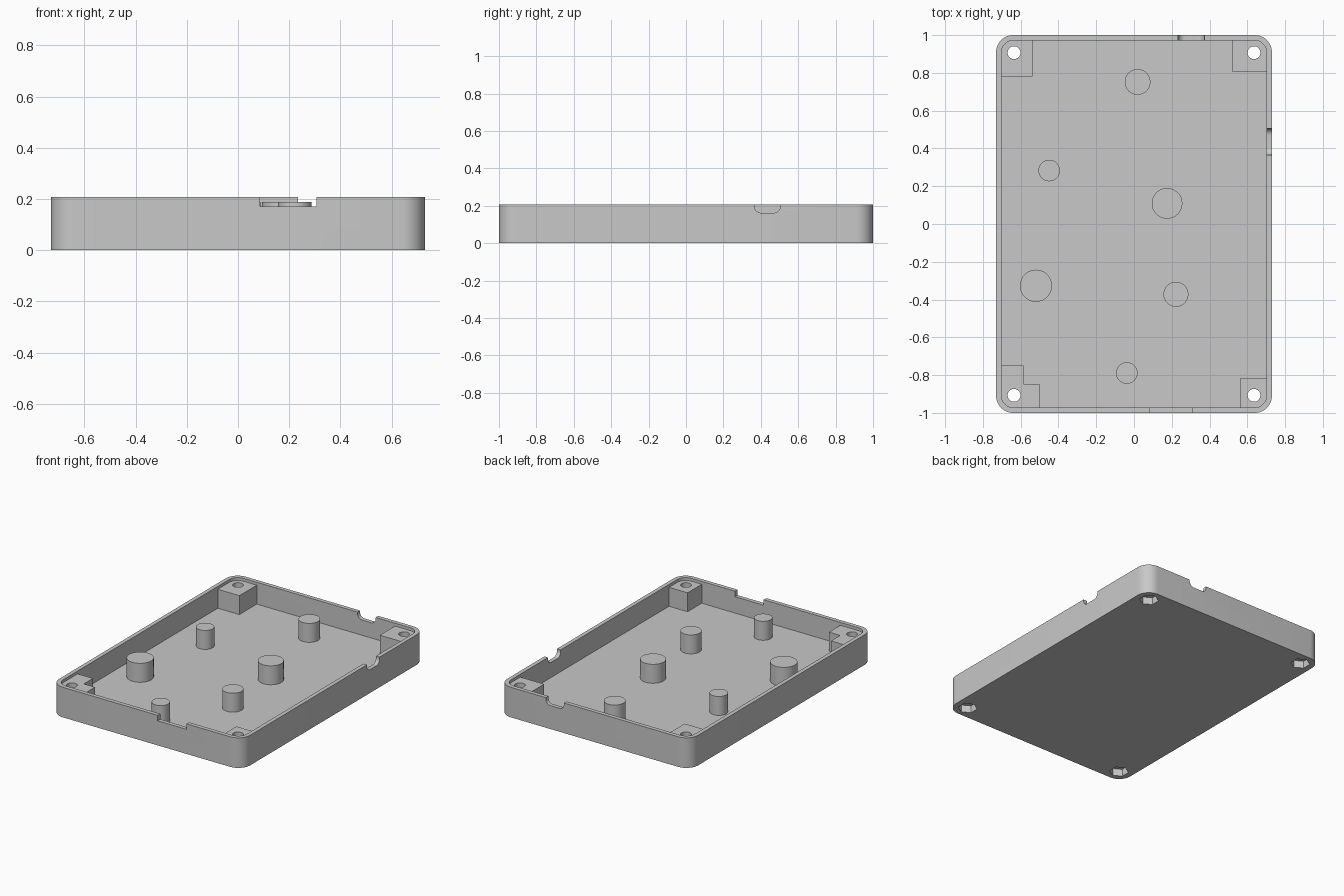
import bpy, bmesh
from math import cos, sin, pi

if "Cube" in bpy.data.objects:
    bpy.data.objects.remove(bpy.data.objects["Cube"], do_unlink=True)

W, D, H = 0.73, 1.0, 0.208        # half width, half depth, height
WALL, FLOOR = 0.028, 0.057
POST_TOP = 0.188                  # shared by corner bosses and pegs
HOLE_X, HOLE_Y = 0.635, 0.907

grey = bpy.data.materials.new("matte grey plastic")
grey.use_nodes = True
grey.diffuse_color = (0.58, 0.58, 0.58, 1)
grey.node_tree.nodes["Principled BSDF"].inputs["Base Color"].default_value = grey.diffuse_color


def prism(name, outline, low, high, axis="z"):
    """Extrude a 2D outline along the given axis."""
    place = {"z": lambda a, b, h: (a, b, h),
             "y": lambda a, b, h: (a, h, b),
             "x": lambda a, b, h: (h, a, b)}[axis]
    bm = bmesh.new()
    face = bm.faces.new([bm.verts.new(place(a, b, low)) for a, b in outline])
    top = bmesh.ops.extrude_face_region(bm, geom=[face])["geom"]
    for v in (g for g in top if isinstance(g, bmesh.types.BMVert)):
        v.co["xyz".index(axis)] = high
    bmesh.ops.recalc_face_normals(bm, faces=bm.faces)
    mesh = bpy.data.meshes.new(name)
    bm.to_mesh(mesh)
    bm.free()
    mesh.materials.append(grey)
    obj = bpy.data.objects.new(name, mesh)
    bpy.context.collection.objects.link(obj)
    return obj


def ngon(x, y, r, n):
    return [(x - r * sin(2 * pi * i / n), y + r * cos(2 * pi * i / n)) for i in range(n)]


def rounded(x0, x1, y0, y1, r, n=12):
    corners = [(x1 - r, y1 - r), (x0 + r, y1 - r), (x0 + r, y0 + r), (x1 - r, y0 + r)]
    return [(cx + r * cos(pi / 2 * (k + i / n)), cy + r * sin(pi / 2 * (k + i / n)))
            for k, (cx, cy) in enumerate(corners) for i in range(n + 1)]


def rect(x0, x1, y0, y1):
    return [(x0, y0), (x1, y0), (x1, y1), (x0, y1)]


def cut(obj, cutter):
    """Subtract the cutter, then discard it."""
    mod = obj.modifiers.new("cut", "BOOLEAN")
    mod.operation, mod.solver, mod.object = "DIFFERENCE", "EXACT", cutter
    bpy.context.view_layer.objects.active = obj
    bpy.ops.object.modifier_apply(modifier=mod.name)
    bpy.data.objects.remove(cutter, do_unlink=True)


def smooth(obj):
    bpy.ops.object.select_all(action="DESELECT")
    obj.select_set(True)
    bpy.context.view_layer.objects.active = obj
    bpy.ops.object.shade_smooth_by_angle(angle=pi / 6)


# Tray body and the hollow inside it
tray = prism("tray", rounded(-W, W, -D, D, 0.09), 0, H)
iw, idp = W - WALL, D - WALL
hollow = prism("hollow", rounded(-iw, iw, -idp, idp, 0.065), FLOOR, H + 0.1)

# Corner screw bosses are left standing by trimming the hollow
for x0, x1, y0, y1 in [(-1, -0.537, 0.782, 1.2), (0.52, 1, 0.807, 1.2),
                       (0.56, 1, -1.2, -0.817)]:
    cut(hollow, prism("boss", rect(x0, x1, y0, y1), -0.1, POST_TOP))
stepped = [(-1, -1.2), (-0.50, -1.2), (-0.50, -0.848), (-0.585, -0.848),
           (-0.585, -0.749), (-1, -0.749)]
cut(hollow, prism("stepped_boss", stepped, -0.1, POST_TOP))
cut(tray, hollow)

# Screw holes with hexagonal nut pockets underneath
for sx in (-1, 1):
    for sy in (-1, 1):
        x, y = sx * HOLE_X, sy * HOLE_Y
        cut(tray, prism("screw_hole", ngon(x, y, 0.034, 32), -0.1, 0.3))
        cut(tray, prism("nut_pocket", ngon(x, y, 0.062, 6), -0.1, 0.05))

# Cable notches in the front, back and side rims
cut(tray, prism("front_notch", rect(0.086, 0.306, 0.17, 0.3), -1.1, -0.95, "y"))
cut(tray, prism("back_notch", rounded(0.234, 0.372, 0.162, 0.32, 0.035), 0.95, 1.1, "y"))
cut(tray, prism("side_notch", rounded(0.366, 0.505, 0.162, 0.32, 0.035), 0.68, 0.8, "x"))
smooth(tray)

# Round support pegs on the floor
for i, (x, y, r) in enumerate([(0.019, 0.752, 0.068), (-0.449, 0.283, 0.057),
                               (0.175, 0.109, 0.081), (-0.519, -0.327, 0.085),
                               (0.222, -0.372, 0.066), (-0.038, -0.789, 0.057)]):
    smooth(prism(f"support_peg_{i + 1}", ngon(x, y, r, 48), FLOOR - 0.01, POST_TOP))
